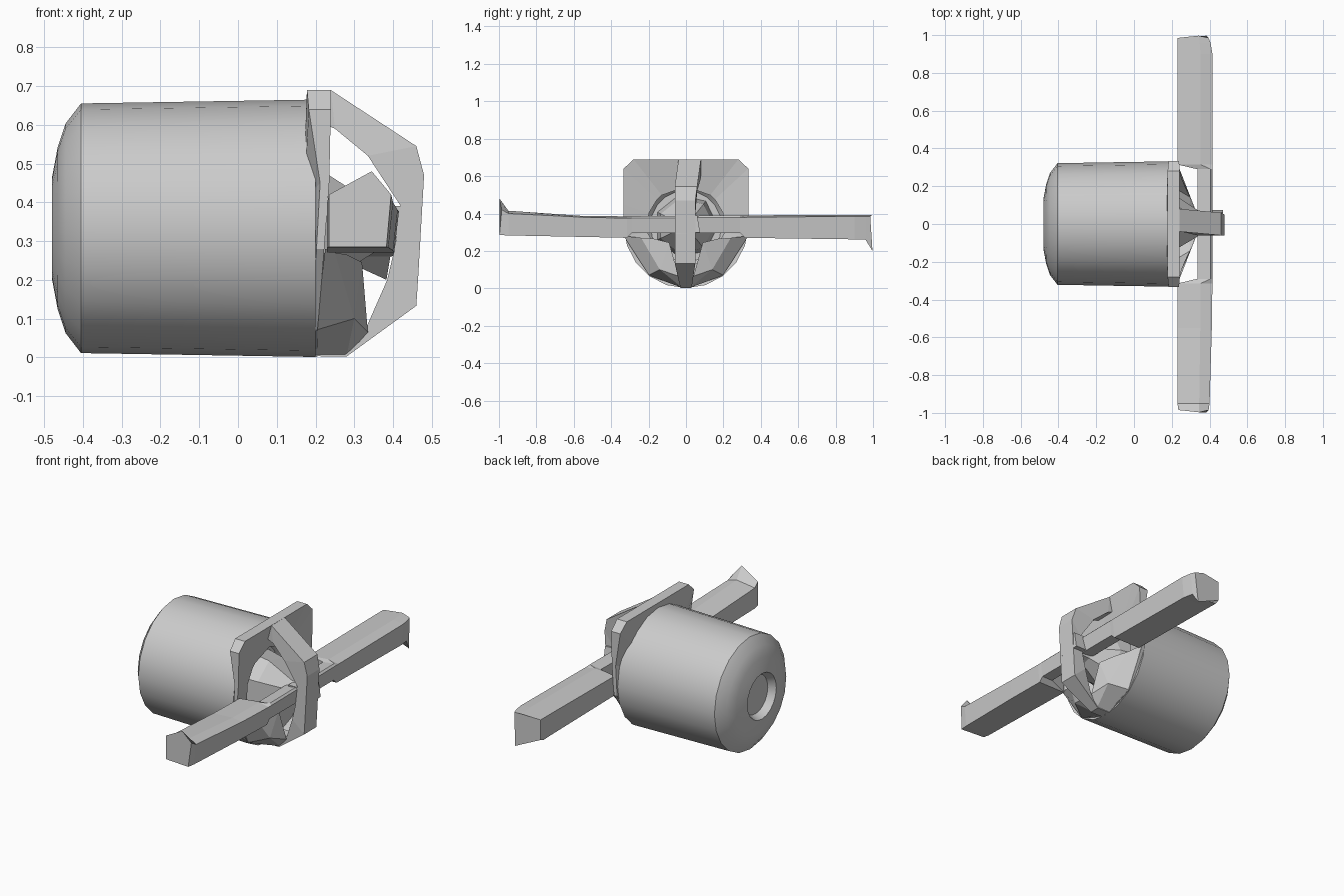
import bpy, bmesh, math

if "Cube" in bpy.data.objects:
    bpy.data.objects.remove(bpy.data.objects["Cube"])

CZ = 0.333  # height of the drum axis


def make(name, verts, faces, smooth=None):
    me = bpy.data.meshes.new(name)
    me.from_pydata(verts, [], faces)
    bm = bmesh.new()
    bm.from_mesh(me)
    bmesh.ops.recalc_face_normals(bm, faces=bm.faces)
    bm.to_mesh(me)
    bm.free()
    ob = bpy.data.objects.new(name, me)
    bpy.context.collection.objects.link(ob)
    if smooth:
        bpy.ops.object.select_all(action='DESELECT')
        bpy.context.view_layer.objects.active = ob
        ob.select_set(True)
        bpy.ops.object.shade_smooth_by_angle(angle=math.radians(smooth))
    return ob


def loft(name, rings, cap=True, loop=False, smooth=None):
    """Skin closed rings that all have the same number of points."""
    n, m = len(rings[0]), len(rings)
    verts = [p for r in rings for p in r]
    faces = []
    for i in range(m if loop else m - 1):
        a, b = i * n, ((i + 1) % m) * n
        for k in range(n):
            j = (k + 1) % n
            faces.append((a + k, a + j, b + j, b + k))
    if cap and not loop:
        faces += [tuple(range(n)), tuple(range((m - 1) * n, m * n))]
    return make(name, verts, faces, smooth)


def circle(x, r, n):
    return [(x, r * math.cos(2 * math.pi * k / n), CZ + r * math.sin(2 * math.pi * k / n))
            for k in range(n)]


# drum: outer shell, faceted rear shoulder with a small recess, hollow front
profile = [(-0.44, 0.11), (-0.48, 0.13), (-0.465, 0.21), (-0.445, 0.27), (-0.405, 0.322),
           (0.20, 0.332), (0.185, 0.25), (0.12, 0.19)]
loft("drum", [circle(x, r, 20) for x, r in profile], smooth=30)

# front flange: square-shouldered plate dished towards a round opening
half = [(0.0, 0.69), (0.28, 0.69), (0.333, 0.64), (0.333, 0.45),
        (0.333, 0.28), (0.20, 0.07), (0.10, 0.03), (0.0, 0.002)]
outline = half + [(-y, z) for y, z in reversed(half[1:-1])]


def depth(z, x_top, x_mid, x_low):
    if z > 0.43:
        return x_mid + (x_top - x_mid) * min((z - 0.43) / 0.24, 1)
    return x_mid + (x_low - x_mid) * min((0.43 - z) / 0.36, 1)


inner = []
for y, z in outline:
    d = math.hypot(y, z - CZ)
    inner.append((0.21 * y / d, CZ + 0.21 * (z - CZ) / d))
back = [(depth(z, 0.178, 0.215, 0.185), y, z) for y, z in outline]
front = [(depth(z, 0.24, 0.235, 0.205), y, z) for y, z in outline]
loft("front_flange", [back, front,
                      [(0.20, y, z) for y, z in inner],
                      [(0.17, y, z) for y, z in inner]], loop=True)

# long cross bar, thinned where it bridges the flange opening
sections = [  # y, x0, x1, z bottom, z shoulder, z ridge
    (-0.985, 0.235, 0.395, 0.285, 0.42, 0.48),
    (-0.95, 0.23, 0.40, 0.283, 0.40, 0.415),
    (-0.55, 0.23, 0.412, 0.275, 0.38, 0.387),
    (-0.315, 0.23, 0.415, 0.27, 0.375, 0.385),
    (-0.29, 0.335, 0.415, 0.295, 0.375, 0.385),
    (0.29, 0.335, 0.415, 0.295, 0.38, 0.39),
    (0.315, 0.23, 0.415, 0.27, 0.38, 0.39),
    (0.90, 0.23, 0.415, 0.262, 0.385, 0.393),
    (0.96, 0.23, 0.405, 0.26, 0.385, 0.393),
    (0.985, 0.23, 0.395, 0.27, 0.385, 0.393)]
rings = []
for y, x0, x1, zb, zs, zr in sections:
    e = math.copysign(0.012, y) if abs(y) > 0.97 else 0
    toe = 0.20 if y > 0.97 else zb          # dropped corner at the far tip
    rings.append([(x0, y, zb), (x0, y, zs), ((x0 + x1) / 2 + 0.03, y + e, zr),
                  (x1, y, zs), (x1 - 0.012, y + e, toe)])
loft("cross_bar", rings)

# upright hoop bridging the flange from top to bottom: (outer x, z, inner x, z, y0, y1)
hoop = [(0.20, 0.689, 0.20, 0.61, -0.04, 0.08),
        (0.24, 0.689, 0.25, 0.59, -0.04, 0.08),
        (0.46, 0.545, 0.335, 0.52, -0.06, 0.06),
        (0.48, 0.47, 0.42, 0.39, -0.06, 0.05),
        (0.465, 0.21, 0.405, 0.285, -0.06, 0.05),
        (0.46, 0.133, 0.385, 0.20, -0.06, 0.05),
        (0.28, 0.002, 0.33, 0.075, -0.03, 0.03),
        (0.20, 0.003, 0.20, 0.08, -0.03, 0.03)]
loft("upright_hoop", [[(xo, a, zo), (xo, b, zo), (xi, b, zi), (xi, a, zi)]
                      for xo, zo, xi, zi, a, b in hoop])

# lower skirt closing the gap between flange rim and hoop foot, one panel each side
for s, side in ((-1, "near"), (1, "far")):
    rim = [(0.225, s * 0.333, 0.28), (0.20, s * 0.20, 0.07), (0.20, s * 0.02, 0.003)]
    lip = [(0.25, s * 0.24, 0.27), (0.30, s * 0.14, 0.10), (0.28, s * 0.02, 0.003)]
    top = [(0.28, s * 0.17, 0.265), (0.32, s * 0.09, 0.245), (0.335, s * 0.04, 0.065)]
    make("skirt_" + side, rim + lip + top,
         [(0, 1, 4, 3), (1, 2, 5, 4), (3, 4, 7, 6), (4, 5, 8), (4, 8, 7)])

# central hub tapering out to the bar
loft("hub", [circle(x, r, 7) for x, r in
             [(0.12, 0.17), (0.22, 0.15), (0.35, 0.065), (0.42, 0.055)]])
loft("hub_nose", [[(x, y, z) for y, z in ((-0.055, 0.29), (0.075, 0.30), (0.06, 0.39), (-0.06, 0.39))]
                  for x in (0.36, 0.47)])
